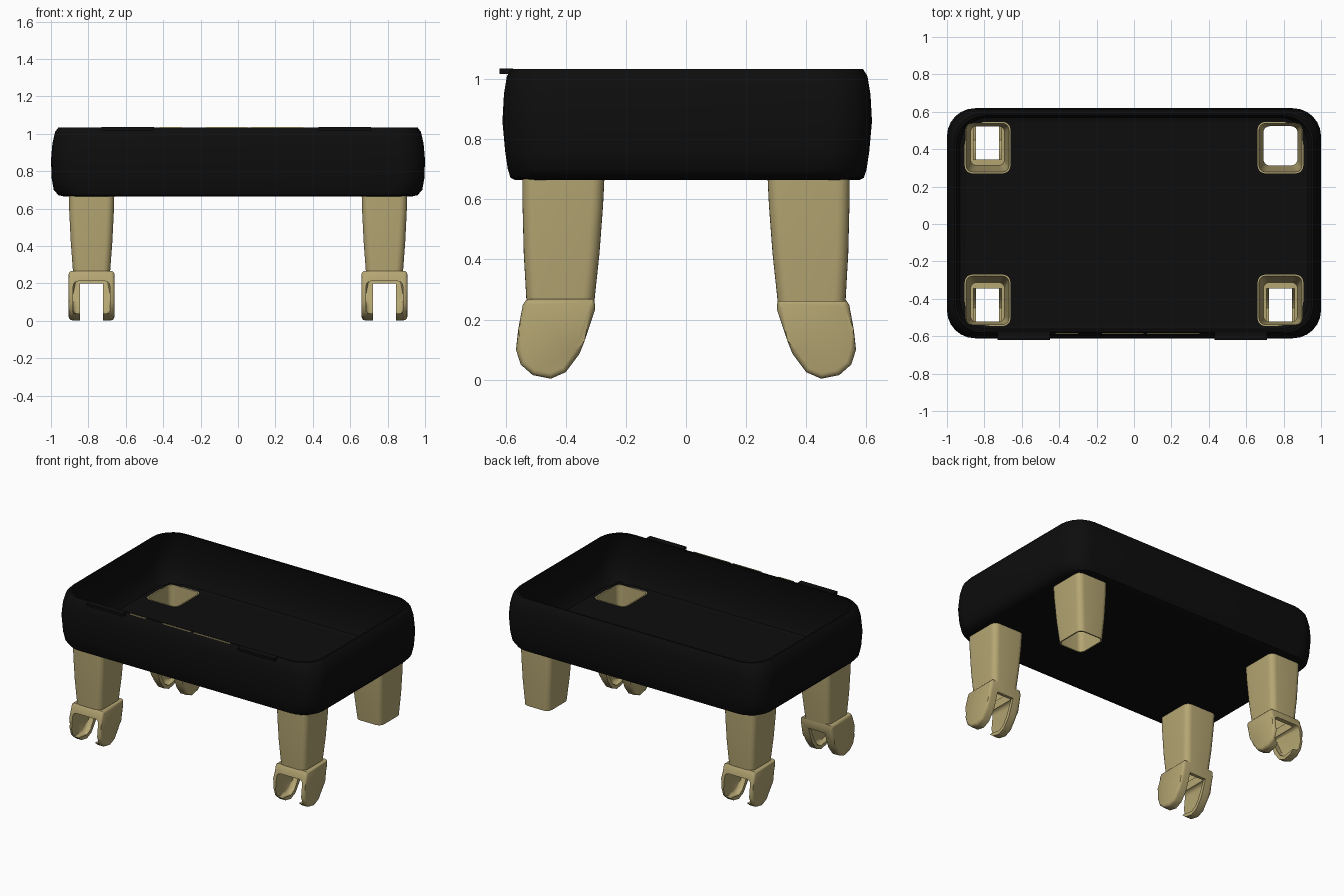
import bpy, bmesh, math
from mathutils import Matrix

cube = bpy.data.objects.get("Cube")
if cube:
    bpy.data.objects.remove(cube, do_unlink=True)


def material(name, rgb):
    m = bpy.data.materials.new(name)
    m.use_nodes = True
    m.diffuse_color = (*rgb, 1)
    m.node_tree.nodes["Principled BSDF"].inputs["Base Color"].default_value = (*rgb, 1)
    return m


BLACK = material("tray black", (0.004, 0.004, 0.004))
TAN = material("leg tan", (0.46, 0.38, 0.17))


def finish(name, bm, mat=None):
    bmesh.ops.recalc_face_normals(bm, faces=bm.faces[:])
    me = bpy.data.meshes.new(name)
    bm.to_mesh(me)
    bm.free()
    if mat:
        me.materials.append(mat)
    ob = bpy.data.objects.new(name, me)
    bpy.context.collection.objects.link(ob)
    return ob


def smooth(ob, angle=35):
    ob.data.shade_smooth()
    ob.data.set_sharp_from_angle(angle=math.radians(angle))


def rounded_rect(cx, cy, hx, hy, r, seg=6):
    pts = []
    for k, (sx, sy) in enumerate([(1, 1), (-1, 1), (-1, -1), (1, -1)]):
        for i in range(seg + 1):
            a = math.pi / 2 * (k + i / seg)
            pts.append((cx + sx * (hx - r) + r * math.cos(a),
                        cy + sy * (hy - r) + r * math.sin(a)))
    return pts


def loft(name, rings, mat=None, wrap=False):
    """Skin rounded rectangles given as (cx, cy, hx, hy, radius, z)."""
    bm = bmesh.new()
    loops = [[bm.verts.new((x, y, ring[5])) for x, y in rounded_rect(*ring[:5])]
             for ring in rings]
    n = len(loops[0])
    pairs = list(zip(loops, loops[1:]))
    if wrap:
        pairs.append((loops[-1], loops[0]))
    else:
        bm.faces.new(loops[0])
        bm.faces.new(loops[-1])
    for a, b in pairs:
        for i in range(n):
            j = (i + 1) % n
            bm.faces.new((a[i], a[j], b[j], b[i]))
    return finish(name, bm, mat)


def prism(name, profile, cx, half, mat=None, bevel=0):
    """Extrude a (y, z) outline across x, rounding the rims of both sides."""
    bm = bmesh.new()
    left = [bm.verts.new((cx - half, y, z)) for y, z in profile]
    right = [bm.verts.new((cx + half, y, z)) for y, z in profile]
    caps = [bm.faces.new(left), bm.faces.new(right)]
    n = len(profile)
    for i in range(n):
        j = (i + 1) % n
        bm.faces.new((left[i], left[j], right[j], right[i]))
    if bevel:
        edges = [e for f in caps for e in f.edges]
        bmesh.ops.bevel(bm, geom=edges, offset=bevel, segments=3, profile=0.5,
                        affect='EDGES', clamp_overlap=True)
    return finish(name, bm, mat)


def box(name, x0, x1, y0, y1, z0, z1, mat=None):
    outline = [(y0, z0), (y1, z0), (y1, z1), (y0, z1)]
    return prism(name, outline, (x0 + x1) / 2, (x1 - x0) / 2, mat)


def carve(ob, cutters):
    for c in cutters:
        c.hide_render = True
        mod = ob.modifiers.new("cut", 'BOOLEAN')
        mod.operation, mod.solver, mod.object = 'DIFFERENCE', 'EXACT', c
    bpy.context.view_layer.update()
    dg = bpy.context.evaluated_depsgraph_get()
    me = bpy.data.meshes.new_from_object(ob.evaluated_get(dg))
    ob.modifiers.clear()
    ob.data = me
    for c in cutters:
        bpy.data.objects.remove(c, do_unlink=True)


def mirrored(ob, name, sx, sy):
    me = ob.data.copy()
    me.transform(Matrix.Diagonal((sx, sy, 1, 1)))
    if sx * sy < 0:
        me.flip_normals()
    new = bpy.data.objects.new(name, me)
    bpy.context.collection.objects.link(new)


LX, LY = 0.783, 0.408

# Open tray: outer skin up, over the rim and down to the inner floor
skin = [(.93, .575, .665), (.96, .588, .672), (.985, .597, .70), (.996, .606, .76),
        (1.0, .615, .86), (.992, .61, .95), (.978, .6, 1.01), (.96, .585, 1.034),
        (.95, .575, 1.034), (.962, .585, 1.0), (.975, .593, .86), (.965, .585, .74),
        (.93, .565, .69), (.90, .545, .682)]
tray = loft("tray", [(0, .004, hx, hy, .15, z) for hx, hy, z in skin], BLACK)
carve(tray, [loft("hole", [(sx * LX, sy * LY, .117, .131, .035, z) for z in (.6, .75)])
             for sx in (-1, 1) for sy in (-1, 1)])
smooth(tray)

# Lip tabs and thin seam strips on the front rim
for side, x in (("left", .57), ("right", -.59)):
    box(side + "_tab", x - .14, x + .14, -.62, -.575, 1.018, 1.036, BLACK)
for i, (a, b) in enumerate([(-.42, -.30), (-.17, .05), (.07, .35)]):
    box(f"rim_seam_{i + 1}", a, b, -.587, -.582, 1.03, 1.036, TAN)

# Hollow tapered leg
taper = [(LY, .122, .137, .684), (LY + .002, .119, .134, .58), (LY + .006, .111, .126, .42),
         (LY + .01, .099, .113, .26)]
wall = .008
outer = [(LX, cy, hx, hy, .04, z) for cy, hx, hy, z in taper]
inner = [(LX, cy, hx - wall, hy - wall, .034, z) for cy, hx, hy, z in reversed(taper)]
leg = loft("leg_back_left", outer + inner, TAN, wrap=True)
smooth(leg)

# Caster hood: rounded shell, open outward, slotted inward
hood = [(.305, .268), (.53, .268), (.543, .25), (.558, .17), (.566, .10), (.55, .05),
        (.51, .015), (.45, .003), (.40, .025), (.355, .085), (.337, .13), (.302, .235)]
hollow = [(.33, .212), (.62, .212), (.62, .04), (.52, .04), (.45, .028), (.41, .05),
          (.378, .1), (.358, .145)]
fork = prism("caster_fork", hood, LX, .122, TAN, .018)
carve(fork, [prism("cavity", hollow, LX, .098, bevel=.025),
             box("slot", LX - .062, LX + .062, .2, .7, -.1, .2),
             box("roof_hole", LX - .075, LX + .075, .345, .52, .18, .32)])
smooth(fork)

# The back left leg has lost its caster hood
for name, sx, sy in (("back_right", -1, 1), ("front_left", 1, -1), ("front_right", -1, -1)):
    mirrored(leg, "leg_" + name, sx, sy)
    mirrored(fork, "caster_fork_" + name, sx, sy)
bpy.data.objects.remove(fork, do_unlink=True)
